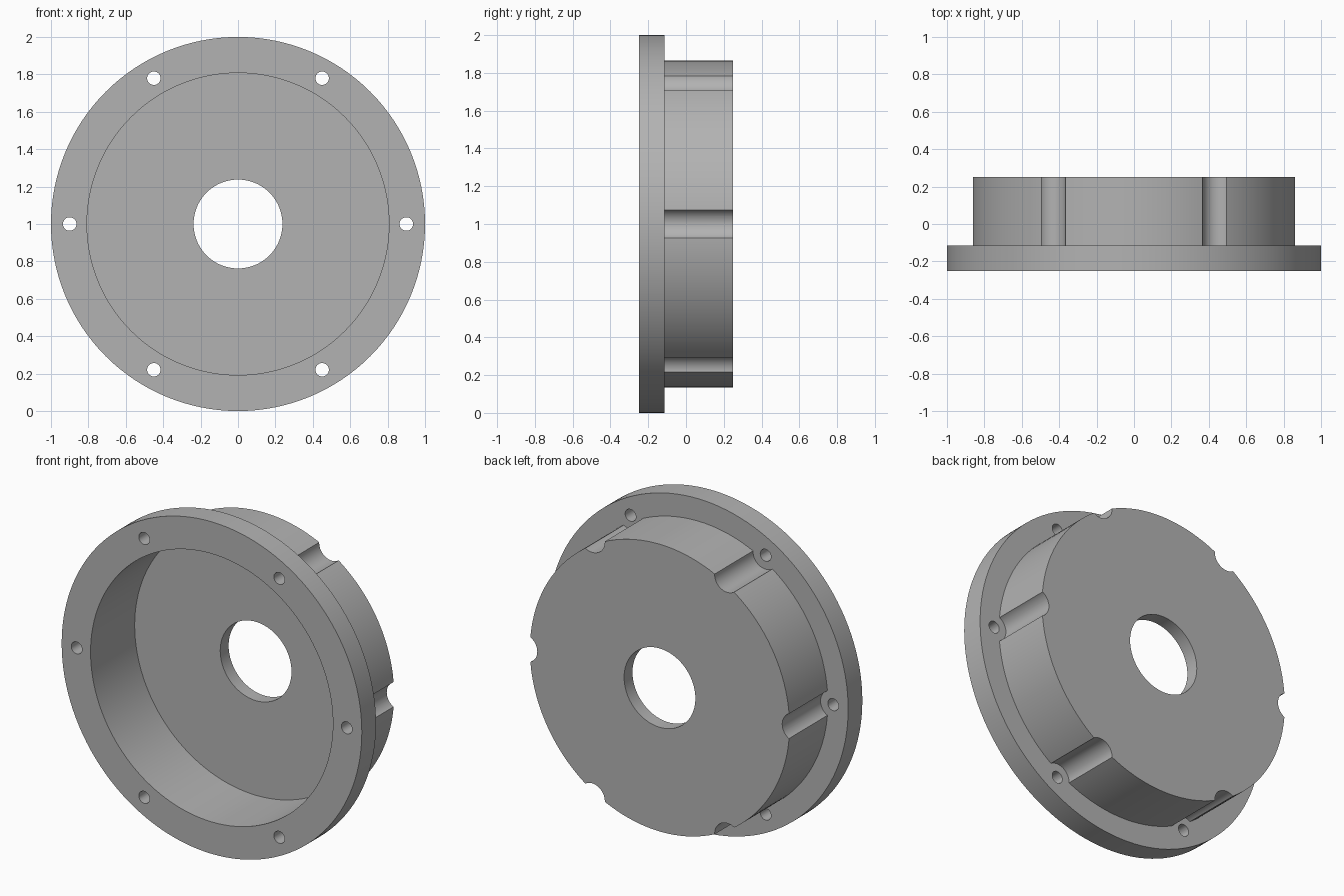
import bpy, bmesh, math

if "Cube" in bpy.data.objects:
    bpy.data.objects.remove(bpy.data.objects["Cube"])

SEG = 128
Z0 = 1.0                         # axis height
FRONT, STEP, FLOOR, BACK = -0.25, -0.115, 0.17, 0.25
BOLT_R = 0.9

grey = bpy.data.materials.new("plain grey")
grey.diffuse_color = (0.45, 0.45, 0.45, 1)
grey.use_nodes = True
grey.node_tree.nodes["Principled BSDF"].inputs["Base Color"].default_value = grey.diffuse_color


def lathe(bm, profile, seg, cx=0.0, cz=0.0):
    """Revolve a closed (radius, y) profile about a y axis; radius 0 is a pole."""
    rings = []
    for r, y in profile:
        if r == 0:
            rings.append([bm.verts.new((cx, y, cz))] * seg)
        else:
            rings.append([bm.verts.new((cx + r * math.cos(2 * math.pi * i / seg), y,
                                        cz + r * math.sin(2 * math.pi * i / seg)))
                          for i in range(seg)])
    for k, a in enumerate(rings):
        b = rings[(k + 1) % len(rings)]
        for i in range(seg):
            j = (i + 1) % seg
            vs = list(dict.fromkeys((a[i], a[j], b[j], b[i])))
            if len(vs) > 2:
                bm.faces.new(vs)


def make(name, bm):
    bmesh.ops.recalc_face_normals(bm, faces=bm.faces[:])
    me = bpy.data.meshes.new(name)
    bm.to_mesh(me)
    bm.free()
    me.materials.append(grey)
    ob = bpy.data.objects.new(name, me)
    bpy.context.collection.objects.link(ob)
    ob.location.z = Z0
    return ob


def rods(name, r, y0, y1, seg):
    """Six cylinders on the bolt circle, used as cutters."""
    bm = bmesh.new()
    for i in range(6):
        a = i * math.pi / 3
        lathe(bm, [(0, y0), (r, y0), (r, y1), (0, y1)], seg,
              BOLT_R * math.cos(a), BOLT_R * math.sin(a))
    ob = make(name, bm)
    ob.hide_render = True
    return ob


# Flanged cup with a centre hole
bm = bmesh.new()
lathe(bm, [(0.2375, FLOOR), (0.2375, BACK), (0.865, BACK), (0.865, STEP),
           (1.0, STEP), (1.0, FRONT), (0.8075, FRONT), (0.8075, FLOOR)], SEG)
housing = make("flanged_housing", bm)
bpy.context.view_layer.objects.active = housing
housing.select_set(True)

# Bolt-head grooves along the hub, then bolt holes through the flange
for cutter in (rods("groove_cutter", 0.084, STEP, 0.35, 48),
               rods("bolt_hole_cutter", 0.036, -0.35, -0.05, 32)):
    mod = housing.modifiers.new(cutter.name, 'BOOLEAN')
    mod.operation = 'DIFFERENCE'
    mod.solver = 'EXACT'
    mod.object = cutter
    bpy.ops.object.modifier_apply(modifier=mod.name)
    bpy.data.objects.remove(cutter)

bpy.ops.object.shade_smooth_by_angle(angle=math.radians(30))
